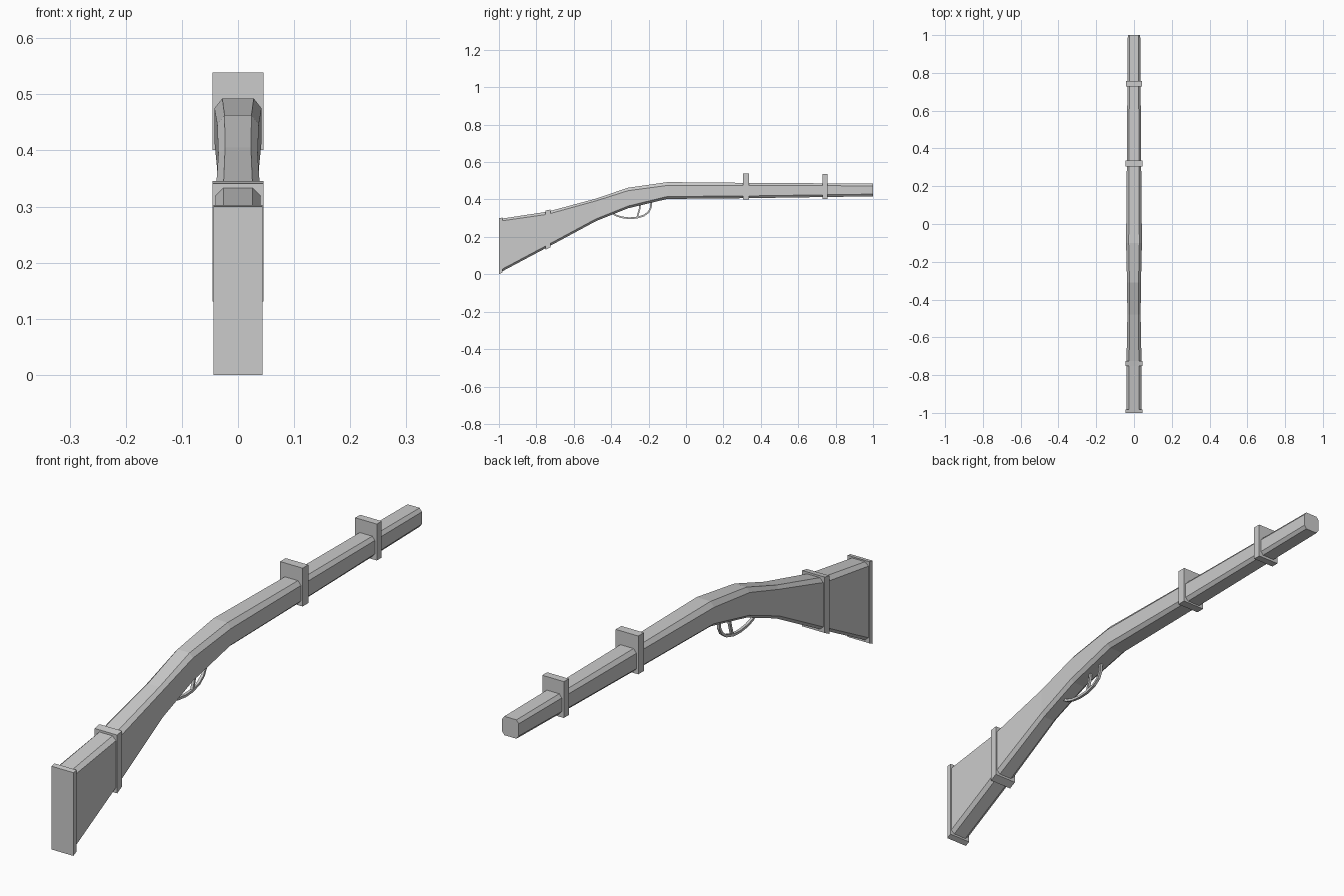
import bpy, bmesh, math
from mathutils import Vector

if "Cube" in bpy.data.objects:
    bpy.data.objects.remove(bpy.data.objects["Cube"])

grey = bpy.data.materials.new("plain_grey")
grey.diffuse_color = (0.6, 0.6, 0.6, 1)
grey.use_nodes = True
grey.node_tree.nodes["Principled BSDF"].inputs["Base Color"].default_value = grey.diffuse_color


def loft(name, rings):
    """Skin a list of equal-length rings and cap both ends."""
    bm = bmesh.new()
    loops = [[bm.verts.new(p) for p in ring] for ring in rings]
    n = len(loops[0])
    for a, b in zip(loops, loops[1:]):
        for i in range(n):
            j = (i + 1) % n
            bm.faces.new((a[i], a[j], b[j], b[i]))
    bm.faces.new(loops[0])
    bm.faces.new(loops[-1])
    bmesh.ops.recalc_face_normals(bm, faces=bm.faces)
    mesh = bpy.data.meshes.new(name)
    bm.to_mesh(mesh)
    bm.free()
    mesh.materials.append(grey)
    obj = bpy.data.objects.new(name, mesh)
    bpy.context.collection.objects.link(obj)
    return obj


def octagon(y, bottom, top, half, flat, cut_top, cut_bottom):
    right = [(flat, bottom), (half, bottom + cut_bottom),
             (half, top - cut_top), (flat, top)]
    left = [(-x, z) for x, z in reversed(right)]
    return [(x, y, z) for x, z in right + left]


def block(name, y0, y1, bottom, top, half, tilt_bottom=0.0, tilt_top=0.0):
    def ring(y, b, t):
        return [(-half, y, b), (half, y, b), (half, y, t), (-half, y, t)]
    return loft(name, [ring(y0, bottom, top),
                       ring(y1, bottom + tilt_bottom, top + tilt_top)])


def strip(name, path, half, thick):
    """Sweep a small rectangle along a (y, z) path."""
    pts = [Vector((0, y, z)) for y, z in path]
    rings = []
    for i, p in enumerate(pts):
        t = (pts[min(i + 1, len(pts) - 1)] - pts[max(i - 1, 0)]).normalized()
        n = Vector((0, -t.z, t.y)) * thick / 2
        s = Vector((half, 0, 0))
        rings.append([p - s - n, p + s - n, p + s + n, p - s + n])
    return loft(name, rings)


# Stock and barrel: y, bottom, top, half width, flat half width, chamfers
stations = [
    (-0.99, 0.012, 0.297, 0.040, 0.026, 0.012, 0.012),
    (-0.74, 0.145, 0.335, 0.040, 0.026, 0.014, 0.012),
    (-0.48, 0.285, 0.405, 0.035, 0.023, 0.012, 0.012),
    (-0.31, 0.353, 0.463, 0.037, 0.024, 0.016, 0.012),
    (-0.10, 0.403, 0.493, 0.042, 0.028, 0.018, 0.013),
    (0.32, 0.407, 0.489, 0.038, 0.026, 0.014, 0.012),
    (1.00, 0.417, 0.485, 0.033, 0.024, 0.012, 0.012),
]
loft("stock_and_barrel", [octagon(*s) for s in stations])

# Butt plate and bands
block("butt_plate", -1.0, -0.982, 0.0, 0.300, 0.044, 0.009, 0.003)
block("stock_band", -0.752, -0.725, 0.131, 0.341, 0.045, 0.014, 0.005)
block("rear_barrel_band", 0.304, 0.336, 0.401, 0.539, 0.045)
block("front_barrel_band", 0.729, 0.757, 0.404, 0.535, 0.043)

# Trigger guard and trigger
guard = [(-0.395, 0.328), (-0.375, 0.315), (-0.345, 0.305), (-0.305, 0.300),
         (-0.265, 0.302), (-0.225, 0.314), (-0.200, 0.333), (-0.188, 0.356),
         (-0.186, 0.388)]
strip("trigger_guard", guard, 0.005, 0.009)
strip("trigger", [(-0.245, 0.375), (-0.248, 0.350), (-0.255, 0.325), (-0.262, 0.304)],
      0.005, 0.008)
